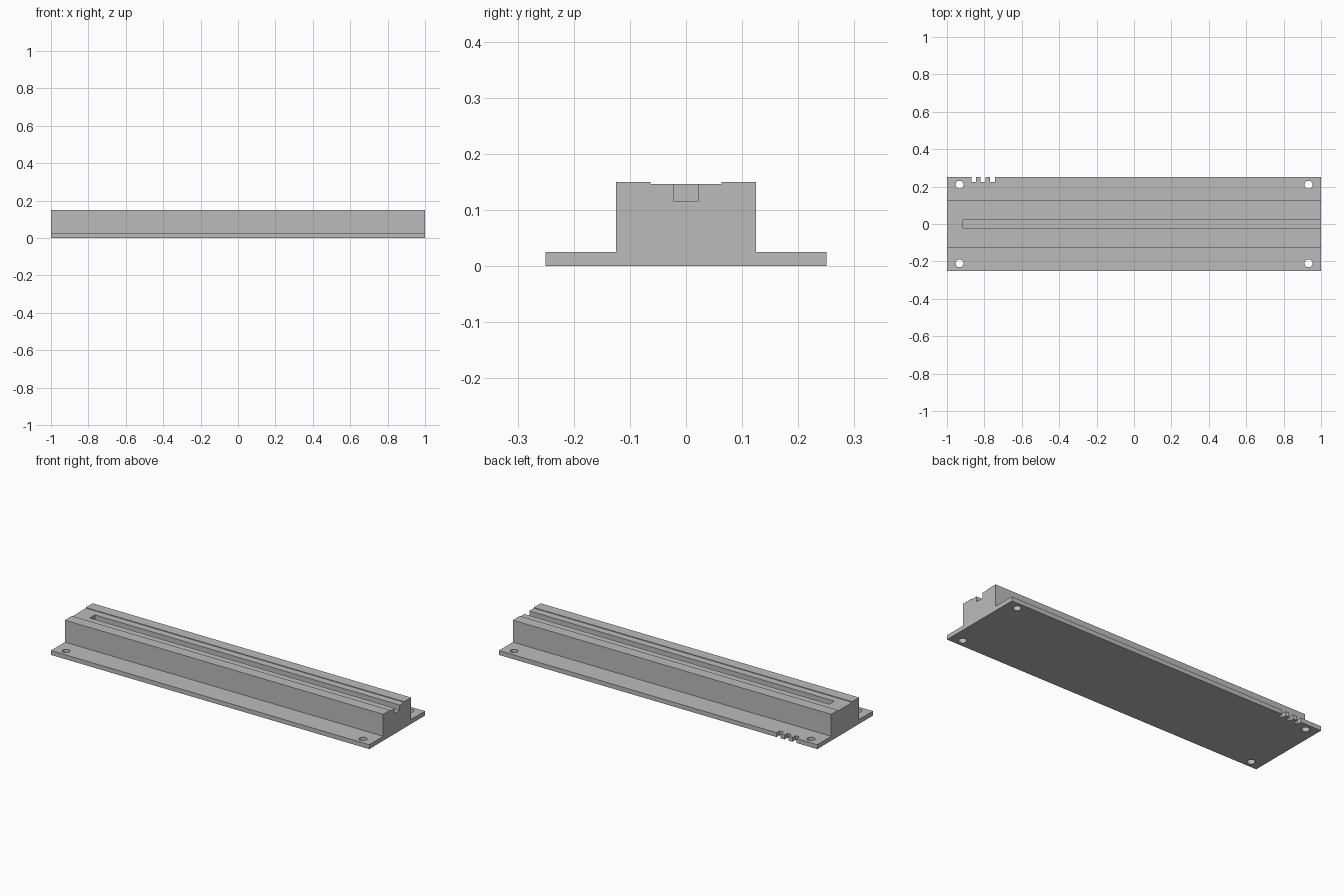
import bpy, bmesh

cube = bpy.data.objects.get("Cube")
if cube:
    bpy.data.objects.remove(cube, do_unlink=True)

grey = bpy.data.materials.new("plain grey")
grey.use_nodes = True
colour = (0.5, 0.5, 0.5, 1)
grey.diffuse_color = colour
grey.node_tree.nodes["Principled BSDF"].inputs["Base Color"].default_value = colour


def add_object(name, bm):
    bmesh.ops.recalc_face_normals(bm, faces=bm.faces)
    mesh = bpy.data.meshes.new(name)
    bm.to_mesh(mesh)
    bm.free()
    mesh.materials.append(grey)
    obj = bpy.data.objects.new(name, mesh)
    bpy.context.collection.objects.link(obj)
    return obj


def box(bm, x0, x1, y0, y1, z0, z1):
    verts = bmesh.ops.create_cube(bm, size=1)["verts"]
    bmesh.ops.scale(bm, vec=(x1 - x0, y1 - y0, z1 - z0), verts=verts)
    bmesh.ops.translate(bm, vec=((x0 + x1) / 2, (y0 + y1) / 2, (z0 + z1) / 2), verts=verts)


# Flanged rail: half cross-section mirrored, then extruded along x
half = [(0.25, 0), (0.25, 0.025), (0.125, 0.025), (0.125, 0.15), (0.063, 0.15), (0.063, 0.146)]
profile = half + [(-y, z) for y, z in reversed(half)]
bm = bmesh.new()
face = bm.faces.new([bm.verts.new((-1, y, z)) for y, z in profile])
extruded = bmesh.ops.extrude_face_region(bm, geom=[face])["geom"]
bmesh.ops.translate(bm, vec=(2, 0, 0),
                    verts=[v for v in extruded if isinstance(v, bmesh.types.BMVert)])
rail = add_object("flanged_rail", bm)

# Cutters: long slot open at one end, edge notches, corner bolt holes
bm = bmesh.new()
box(bm, -0.915, 1.1, -0.0225, 0.0225, 0.116, 0.2)
for i in range(3):
    x = -0.87 + 0.05 * i
    box(bm, x, x + 0.026, 0.224, 0.3, -0.05, 0.06)
for sx in (-1, 1):
    for sy in (-1, 1):
        verts = bmesh.ops.create_cone(bm, cap_ends=True, segments=32, radius1=0.021,
                                      radius2=0.021, depth=0.12)["verts"]
        bmesh.ops.translate(bm, vec=(0.933 * sx, 0.21 * sy, 0.01), verts=verts)
cutter = add_object("slot_notch_and_hole_cutter", bm)

# Apply the cut and remove the helper
cut = rail.modifiers.new("cuts", "BOOLEAN")
cut.operation = "DIFFERENCE"
cut.solver = "EXACT"
cut.object = cutter
bpy.context.view_layer.objects.active = rail
rail.select_set(True)
bpy.ops.object.modifier_apply(modifier=cut.name)
bpy.data.objects.remove(cutter, do_unlink=True)
bpy.ops.object.shade_smooth_by_angle(angle=0.5)
